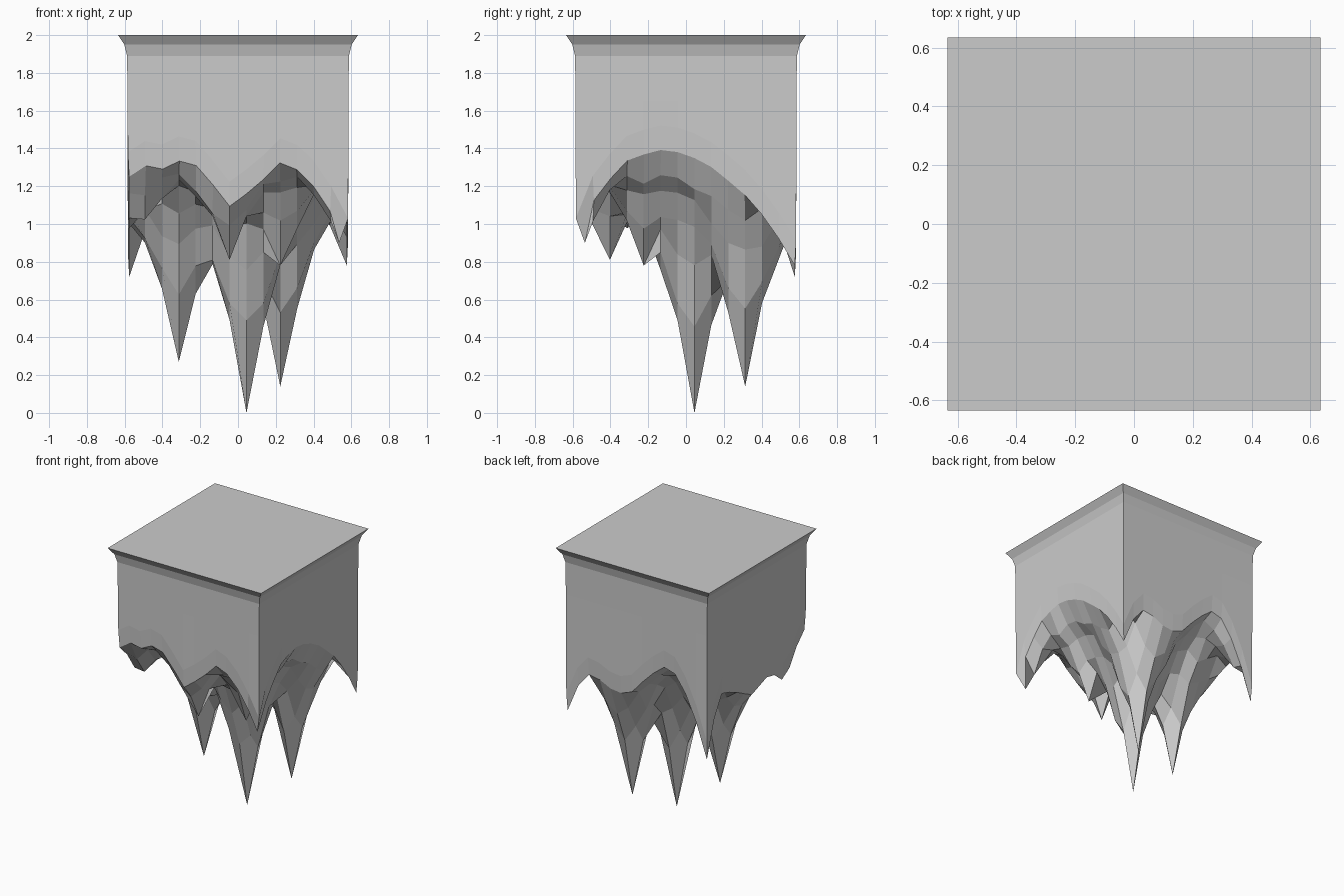
import bpy, bmesh, math, random

if "Cube" in bpy.data.objects:
    bpy.data.objects.remove(bpy.data.objects["Cube"])

random.seed(4)
N = 14                      # vertices per side of the underside grid
HALF = 0.582
CEILING = 1.46
co = [-HALF + 2 * HALF * i / (N - 1) for i in range(N)]

# Hanging tips: x, y, z
TIPS = [(0.045, 0.045, 0.0), (0.224, 0.313, 0.14), (-0.313, 0.045, 0.27),
        (-0.045, -0.403, 0.81), (0.224, -0.224, 0.78), (-0.54, -0.36, 0.91),
        (-0.582, 0.582, 0.72), (0.582, 0.582, 0.78), (0.54, -0.54, 0.9)]

# Lower edge of each wall: position along wall, height
FRONT = [(-.58, 1.25), (-.5, 1.31), (-.4, 1.29), (-.3, 1.34), (-.2, 1.3), (-.05, 1.09),
         (.1, 1.2), (.23, 1.33), (.33, 1.28), (.45, 1.15), (.58, .9)]
RIGHT = [(-.58, .95), (-.47, 1.17), (-.3, 1.35), (-.1, 1.4), (.1, 1.33),
         (.3, 1.17), (.45, 1.0), (.58, .78)]
BACK = [(-.58, .72), (-.45, 1.1), (-.27, 1.35), (-.1, 1.22), (.08, 1.02),
        (.25, 1.04), (.38, 1.12), (.5, .98), (.58, .78)]
LEFT = [(-.58, 1.25), (-.48, 1.15), (-.35, .95), (-.18, 1.08), (.05, 1.0),
        (.25, 1.1), (.4, 1.15), (.5, .98), (.58, .72)]


def interp(table, t):
    for (a, za), (b, zb) in zip(table, table[1:]):
        if t <= b:
            return za + (zb - za) * max(0, (t - a) / (b - a))
    return table[-1][1]


def edge_height(i, j):
    hs = []
    if j == 0: hs.append(interp(FRONT, co[i]))
    if j == N - 1: hs.append(interp(BACK, co[i]))
    if i == 0: hs.append(interp(LEFT, co[j]))
    if i == N - 1: hs.append(interp(RIGHT, co[j]))
    return min(hs)


def under_height(x, y):
    z = 9
    for tx, ty, tz in TIPS:
        d = math.hypot(x - tx, y - ty)
        d = 0 if d < 0.03 else d
        h = tz + (CEILING - tz) * (1 - math.exp(-d / 0.235))
        if d:
            h += random.uniform(-0.03, 0.03)
        z = min(z, h)
    return z


bm = bmesh.new()

# Spiked underside
under = {}
for i in range(N):
    for j in range(N):
        x, y = co[i], co[j]
        if i in (0, N - 1) or j in (0, N - 1):
            z = edge_height(i, j)
            s = 0.92 if (i, j) == (N - 1, 0) else 0.99
            x, y = x * s, y * s
        else:
            z = under_height(x, y)
        under[i, j] = bm.verts.new((x, y, z))
for i in range(N - 1):
    for j in range(N - 1):
        bm.faces.new((under[i, j], under[i, j + 1], under[i + 1, j + 1], under[i + 1, j]))

# Walls and flared rim, rising ring by ring from the lower edge
last = N - 1
loop = ([(i, 0) for i in range(last)] + [(last, j) for j in range(last)]
        + [(i, last) for i in range(last, 0, -1)] + [(0, j) for j in range(last, 0, -1)])
prev = [under[k] for k in loop]
for half, level in ((0.583, None), (0.585, 1.65), (0.587, 1.89), (0.602, 1.95), (0.635, 2.0)):
    ring = []
    for i, j in loop:
        z = edge_height(i, j) + 0.13 if level is None else level
        ring.append(bm.verts.new((co[i] / HALF * half, co[j] / HALF * half, z)))
    for k in range(len(loop)):
        m = (k + 1) % len(loop)
        bm.faces.new((prev[k], prev[m], ring[m], ring[k]))
    prev = ring

# Flat top
bm.faces.new(prev)
bmesh.ops.recalc_face_normals(bm, faces=bm.faces)

mesh = bpy.data.meshes.new("stalactite_block")
bm.to_mesh(mesh)
bm.free()
obj = bpy.data.objects.new("stalactite_block", mesh)
bpy.context.collection.objects.link(obj)
